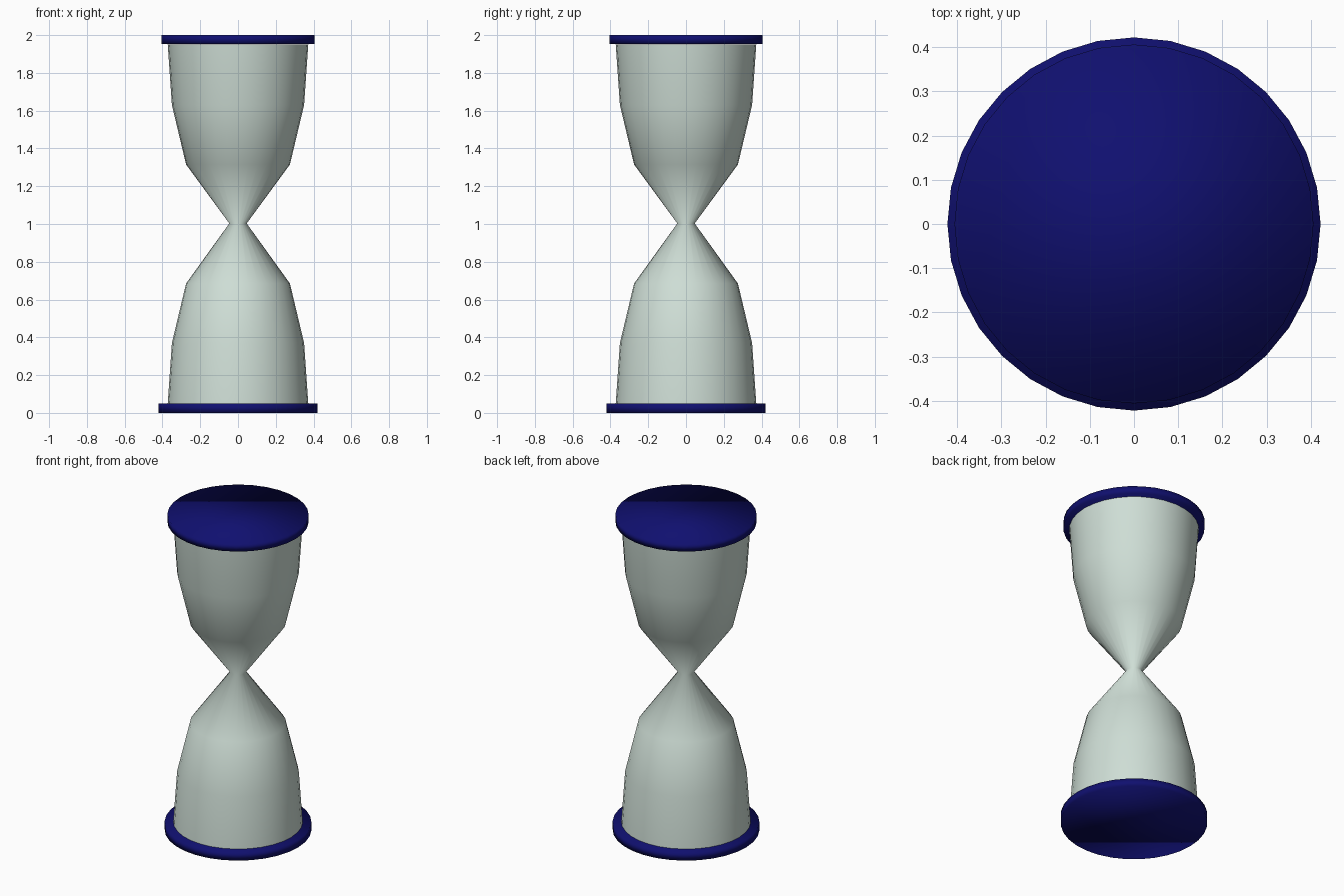
import bpy, bmesh, math

if "Cube" in bpy.data.objects:
    bpy.data.objects.remove(bpy.data.objects["Cube"])

SIDES = 32


def material(name, rgb):
    m = bpy.data.materials.new(name)
    m.diffuse_color = (*rgb, 1)
    m.use_nodes = True
    m.node_tree.nodes["Principled BSDF"].inputs["Base Color"].default_value = m.diffuse_color
    return m


def lathe(name, profile, mat, capped=False):
    """Revolve (radius, z) points, listed bottom to top, around z."""
    bm = bmesh.new()
    rings = []
    for r, z in profile:
        rings.append([bm.verts.new((r * math.cos(2 * math.pi * i / SIDES),
                                    r * math.sin(2 * math.pi * i / SIDES), z))
                      for i in range(SIDES)])
    for a, b in zip(rings, rings[1:]):
        for i in range(SIDES):
            j = (i + 1) % SIDES
            bm.faces.new((a[i], a[j], b[j], b[i]))
    if capped:
        bm.faces.new(rings[0][::-1])
        bm.faces.new(rings[-1])
    for f in bm.faces:
        f.smooth = True
    me = bpy.data.meshes.new(name)
    bm.to_mesh(me)
    bm.free()
    me.materials.append(mat)
    ob = bpy.data.objects.new(name, me)
    bpy.context.collection.objects.link(ob)
    return ob


blue = material("navy", (0.005, 0.005, 0.16))
glass = material("pale_glass", (0.62, 0.73, 0.67))

# End plates
lathe("base_plate", [(0.422, 0), (0.422, 0.05)], blue, True)
lathe("top_plate", [(0.406, 1.953), (0.406, 2.0)], blue, True)

# Glass body: lower half profile, mirrored about the neck
half = [(0.372, 0.05), (0.35, 0.37), (0.275, 0.685)]
upper = [(r, 2 - z) for r, z in reversed(half)]
lathe("glass_body", half + [(0.046, 1.003)] + upper, glass)
